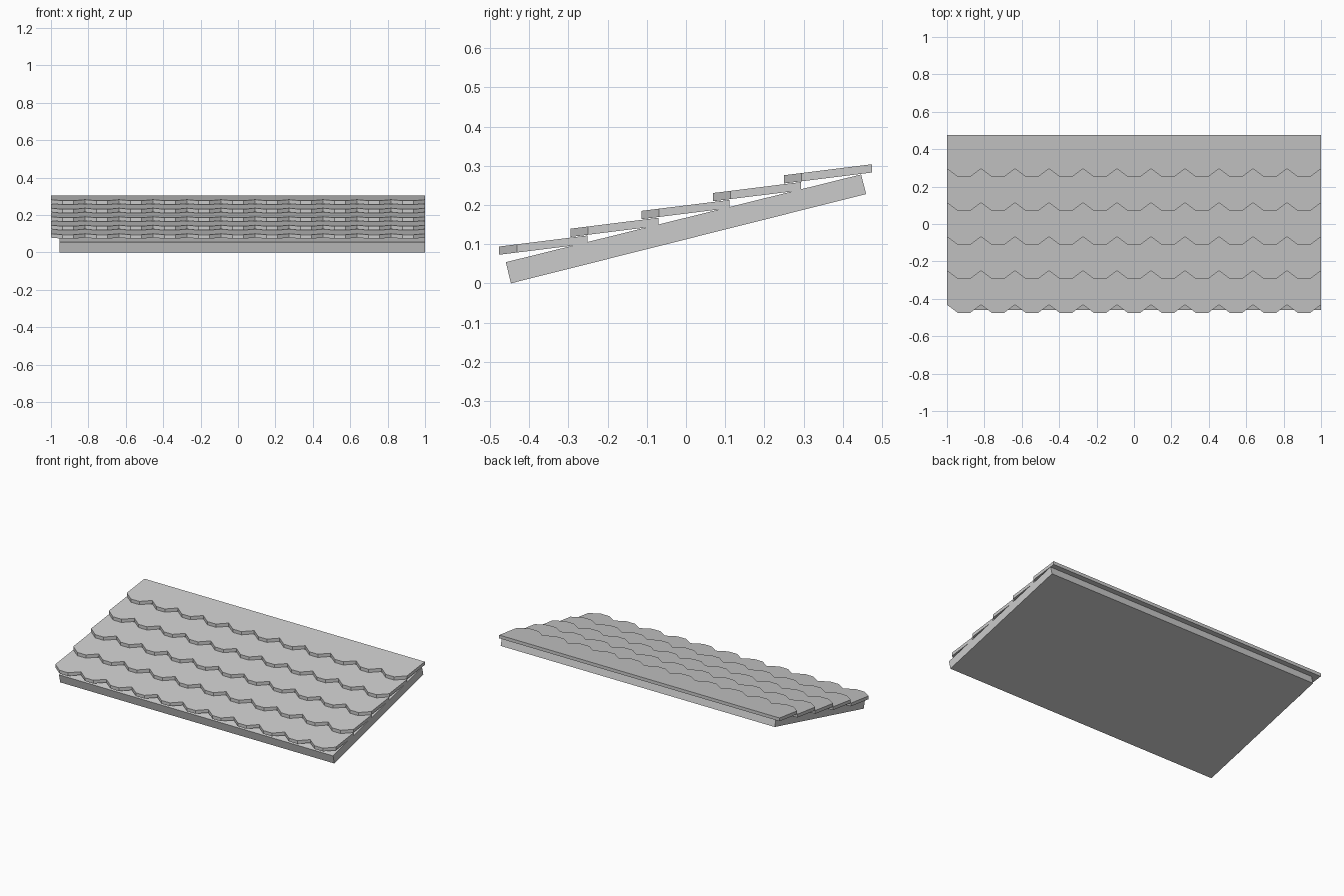
import bpy
import bmesh
from mathutils import Vector

cube = bpy.data.objects.get("Cube")
if cube:
    bpy.data.objects.remove(cube, do_unlink=True)

grey = bpy.data.materials.new("plain_grey")
grey.use_nodes = True
colour = (0.6, 0.6, 0.6, 1)
grey.diffuse_color = colour
shader = next(n for n in grey.node_tree.nodes if n.type == "BSDF_PRINCIPLED")
shader.inputs["Base Color"].default_value = colour


def prism(name, outline, offset):
    """Extrude a flat outline along an offset into a closed solid."""
    bm = bmesh.new()
    base = bm.faces.new([bm.verts.new(p) for p in outline])
    extruded = bmesh.ops.extrude_face_region(bm, geom=[base], use_keep_orig=True)
    moved = [v for v in extruded["geom"] if isinstance(v, bmesh.types.BMVert)]
    bmesh.ops.translate(bm, verts=moved, vec=Vector(offset))
    bmesh.ops.recalc_face_normals(bm, faces=bm.faces)
    mesh = bpy.data.meshes.new(name)
    bm.to_mesh(mesh)
    bm.free()
    mesh.materials.append(grey)
    obj = bpy.data.objects.new(name, mesh)
    bpy.context.collection.objects.link(obj)
    return obj


# Sloping backing board, slightly short on one end
LEFT, RIGHT = -0.955, 1.0
board_profile = [(-0.447, 0), (0.46, 0.228), (0.447, 0.278), (-0.46, 0.054)]
prism("backing_board", [(LEFT, y, z) for y, z in board_profile], (RIGHT - LEFT, 0, 0))

# Overlapping courses of shingles with a toothed lower edge
TEETH, COURSES = 11, 5
PITCH = 2 / TEETH
DEPTH, NOTCH, THICK = 0.225, 0.045, 0.021
SLOPE = 0.028 / DEPTH


def toothed_outline(front, height):
    edge = [(-1, NOTCH)]
    for i in range(TEETH):
        x = -1 + i * PITCH
        edge += [(x + PITCH / 3, 0), (x + PITCH * 2 / 3, 0), (x + PITCH, NOTCH)]
    edge += [(1, DEPTH), (-1, DEPTH)]
    return [(x, front + d, height + SLOPE * d) for x, d in edge]


for row in range(COURSES):
    outline = toothed_outline(-0.477 + 0.1818 * row, 0.094 + 0.0455 * row)
    prism(f"shingle_course_{row + 1}", outline, (0, 0, -THICK))
